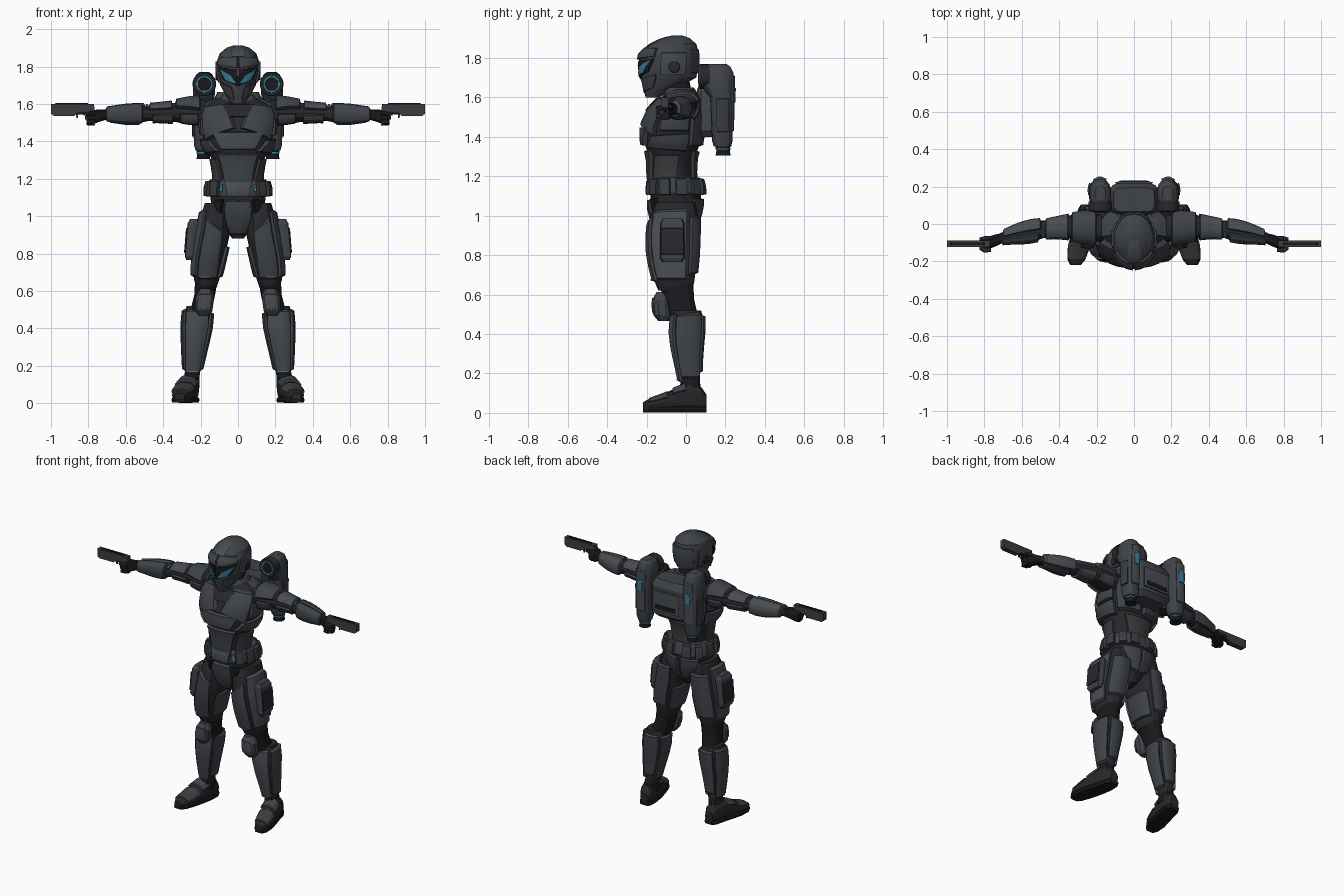
import bpy, bmesh, math
from mathutils import Vector


def material(name, rgb):
    m = bpy.data.materials.new(name)
    m.diffuse_color = (*rgb, 1)
    return m


ARMOUR = material("slate armour", (.050, .056, .066))
LIGHT = material("light slate armour", (.066, .073, .085))
DARK = material("dark undersuit", (.021, .021, .025))
BLACK = material("black rubber", (.010, .010, .012))
BLUE = material("blue glow", (.045, .23, .36))
GUN = material("gun metal", (.042, .046, .050))


def finish(name, bm, mat, mirror):
    bmesh.ops.recalc_face_normals(bm, faces=bm.faces)
    me = bpy.data.meshes.new(name)
    bm.to_mesh(me)
    bm.free()
    me.materials.append(mat)
    ob = bpy.data.objects.new(name, me)
    bpy.context.collection.objects.link(ob)
    if mirror:
        ob.modifiers.new("Mirror", "MIRROR")
    return ob


def section_point(axis, ring, ang, e, off):
    """Point on a superellipse section; ring = (h, c1, c2, r1, r2)."""
    h, c1, c2, r1, r2 = ring
    s, c = (round(f(math.radians(ang)), 9) for f in (math.sin, math.cos))
    s, c = (math.copysign(abs(v) ** e, v) for v in (s, c))
    if axis == "z":    # 0 = front, 90 = +x
        return Vector((c1 + (r1 + off) * s, c2 - (r2 + off) * c, h))
    if axis == "x":    # 0 = front, 90 = up
        return Vector((h, c1 - (r1 + off) * c, c2 + (r2 + off) * s))
    return Vector((c1 + (r1 + off) * s, h, c2 - (r2 + off) * c))


def ring_at(rings, h):
    rings = sorted(rings)
    h = min(max(h, rings[0][0]), rings[-1][0])
    for a, b in zip(rings, rings[1:]):
        if h <= b[0]:
            t = (h - a[0]) / (b[0] - a[0])
            return tuple(p + (q - p) * t for p, q in zip(a, b))


def loft(name, axis, rings, mat, n=14, e=.85, off=0, mirror=False):
    bm = bmesh.new()
    loops = [[bm.verts.new(section_point(axis, r, 360 * i / n, e, off)) for i in range(n)] for r in rings]
    for a, b in zip(loops, loops[1:]):
        for i in range(n):
            bm.faces.new((a[i], a[(i + 1) % n], b[(i + 1) % n], b[i]))
    bm.faces.new(loops[0])
    bm.faces.new(loops[-1])
    return finish(name, bm, mat, mirror)


def plate(name, axis, rings, corners, mat, off=.008, e=.85, nu=5, nv=4, depth=.022, mirror=True, inset=.04):
    """Chamfered plate lying on a loft; corners are four (angle, height) pairs."""
    bm = bmesh.new()
    (a0, h0), (a1, h1), (a2, h2), (a3, h3) = corners

    def grid(o, k):
        rows = []
        for j in range(nv + 1):
            v = k + (1 - 2 * k) * j / nv
            row = []
            for i in range(nu + 1):
                u = k + (1 - 2 * k) * i / nu
                ang = (a0 + (a1 - a0) * u) * (1 - v) + (a3 + (a2 - a3) * u) * v
                h = (h0 + (h1 - h0) * u) * (1 - v) + (h3 + (h2 - h3) * u) * v
                row.append(bm.verts.new(section_point(axis, ring_at(rings, h), ang, e, o)))
            rows.append(row)
        for j in range(nv):
            for i in range(nu):
                bm.faces.new((rows[j][i], rows[j][i + 1], rows[j + 1][i + 1], rows[j + 1][i]))
        return rows[0] + [r[-1] for r in rows[1:]] + rows[-1][-2::-1] + [r[0] for r in rows[-2:0:-1]]

    outer, inner = grid(off, inset), grid(off - depth, 0)
    for i in range(len(outer)):
        k = (i + 1) % len(outer)
        bm.faces.new((outer[i], outer[k], inner[k], inner[i]))
    return finish(name, bm, mat, mirror)


def span(a0, a1, h0, h1):
    return (a0, h0), (a1, h0), (a1, h1), (a0, h1)


def prism(name, pts, y0, y1, mat, mirror=True):
    bm = bmesh.new()
    a, b = ([bm.verts.new((x, y, z)) for x, z in pts] for y in (y0, y1))
    for i in range(len(a)):
        k = (i + 1) % len(a)
        bm.faces.new((a[i], a[k], b[k], b[i]))
    bm.faces.new(a)
    bm.faces.new(b)
    return finish(name, bm, mat, mirror)


# helmet, neck and visor
HEAD = [(1.60, 0, -.17, .035, .035), (1.64, 0, -.14, .062, .075), (1.70, 0, -.09, .095, .142),
        (1.76, 0, -.088, .110, .152), (1.82, 0, -.085, .115, .150), (1.87, 0, -.065, .098, .118),
        (1.90, 0, -.052, .062, .072), (1.913, 0, -.045, .025, .03)]
loft("helmet", "z", HEAD, ARMOUR, n=16, e=.95)
plate("visor_band", "z", HEAD, ((0, 1.69), (50, 1.73), (64, 1.80), (0, 1.785)), BLACK, .005, .95)
plate("visor_glow", "z", HEAD, ((2, 1.705), (36, 1.725), (58, 1.795), (18, 1.755)), BLUE, .009, .95, depth=.009)
plate("brow", "z", HEAD, ((0, 1.79), (66, 1.808), (60, 1.85), (0, 1.855)), ARMOUR, .011, .95)
plate("helmet_crest", "z", HEAD, ((-16, 1.85), (16, 1.85), (30, 1.91), (-30, 1.91)), LIGHT, .007, .95, mirror=False)
plate("jaw_guard", "z", HEAD, ((18, 1.62), (70, 1.65), (66, 1.72), (20, 1.69)), ARMOUR, .008, .95)
plate("helmet_side", "z", HEAD, span(74, 125, 1.71, 1.83), LIGHT, .008, .95)
plate("helmet_back", "z", HEAD, span(135, 225, 1.72, 1.85), ARMOUR, .006, .95, mirror=False)
loft("ear_disc", "x", [(.09, -.06, 1.755, .034, .034), (.121, -.06, 1.755, .028, .028)], DARK, e=1, mirror=True)
loft("neck", "z", [(1.56, 0, -.03, .085, .075), (1.62, 0, -.035, .068, .065), (1.72, 0, -.05, .06, .06)], BLACK)
loft("collar", "z", [(1.59, 0, -.03, .12, .09), (1.635, 0, -.03, .095, .08), (1.65, 0, -.03, .085, .07)], ARMOUR)

# torso core with chest, rib, back and stomach plates
TORSO = [(1.05, 0, -.05, .14, .115), (1.12, 0, -.055, .15, .125), (1.20, 0, -.072, .13, .118),
         (1.30, 0, -.07, .145, .122), (1.37, 0, -.07, .185, .148), (1.46, 0, -.067, .20, .153),
         (1.54, 0, -.05, .20, .135), (1.60, 0, -.03, .175, .10), (1.635, 0, -.025, .10, .075)]
loft("torso", "z", TORSO, DARK, n=18, off=-.006)
plate("chest_plate", "z", TORSO, ((2, 1.47), (58, 1.40), (66, 1.59), (14, 1.605)), ARMOUR, .016)
plate("sternum_plate", "z", TORSO, ((-25, 1.355), (25, 1.355), (40, 1.45), (-40, 1.45)), LIGHT, .018, mirror=False)
plate("sternum_notch", "z", TORSO, ((-9, 1.53), (9, 1.53), (24, 1.60), (-24, 1.60)), DARK, .02, mirror=False)
plate("rib_plate", "z", TORSO, ((32, 1.345), (120, 1.325), (120, 1.42), (52, 1.405)), ARMOUR, .014)
plate("side_plate", "z", TORSO, span(68, 118, 1.43, 1.52), ARMOUR, .010)
plate("back_plate", "z", TORSO, span(124, 178, 1.35, 1.58), ARMOUR, .014)
plate("shoulder_yoke", "z", TORSO, span(70, 150, 1.585, 1.63), ARMOUR, .014)
plate("stomach_plate", "z", TORSO, ((-24, 1.10), (24, 1.10), (38, 1.335), (-38, 1.335)), ARMOUR, .012, mirror=False)
plate("flank_plate", "z", TORSO, ((36, 1.16), (100, 1.18), (105, 1.31), (48, 1.31)), GUN, .006)
plate("lower_back", "z", TORSO, ((150, 1.18), (210, 1.18), (220, 1.33), (140, 1.33)), GUN, .010, mirror=False)

# belt and pouches
BELT = [(1.105, 0, -.052, .165, .138), (1.12, 0, -.052, .172, .143), (1.18, 0, -.055, .162, .135),
        (1.195, 0, -.055, .15, .125)]
loft("belt", "z", BELT, ARMOUR, n=16)
plate("buckle", "z", BELT, ((-16, 1.09), (16, 1.09), (22, 1.20), (-22, 1.20)), LIGHT, .012, mirror=False)
for a in (34, 62, 90, 122, 152):
    plate("belt_pouch", "z", BELT, span(a, a + 20, 1.105, 1.19), GUN, .018, nu=2, nv=2)
plate("belt_light", "z", BELT, span(26, 31, 1.13, 1.17), BLUE, .005, nu=1, nv=1, depth=.009)

# pelvis
PELVIS = [(.88, 0, -.06, .035, .065), (.95, 0, -.055, .09, .105), (1.03, 0, -.052, .145, .13),
          (1.12, 0, -.052, .158, .132)]
loft("pelvis", "z", PELVIS, DARK, off=-.004)
plate("groin_plate", "z", PELVIS, ((-38, .90), (38, .90), (20, 1.085), (-20, 1.085)), ARMOUR, .016, mirror=False)
plate("hip_strap", "z", PELVIS, ((44, .95), (58, .99), (42, 1.09), (26, 1.09)), BLACK, .014)
plate("seat_plate", "z", PELVIS, ((135, .95), (178, .93), (178, 1.09), (128, 1.09)), ARMOUR, .012)

# thighs
THIGH = [(.62, .168, -.055, .062, .092), (.66, .168, -.058, .076, .106), (.72, .162, -.062, .086, .118),
         (.80, .15, -.066, .092, .130), (.90, .13, -.066, .094, .134), (1.0, .12, -.06, .088, .128),
         (1.07, .125, -.05, .060, .105)]
loft("thigh", "z", THIGH, DARK, off=-.007, mirror=True)
plate("thigh_front", "z", THIGH, ((-38, .66), (34, .66), (28, 1.0), (-24, .92)), ARMOUR)
plate("thigh_outer", "z", THIGH, ((42, .67), (118, .67), (118, 1.04), (36, 1.03)), LIGHT)
plate("thigh_back", "z", THIGH, span(128, 205, .70, 1.0), ARMOUR)
plate("thigh_inner", "z", THIGH, ((215, .67), (312, .67), (300, .84), (220, .84)), ARMOUR, .006)
plate("thigh_light", "z", THIGH, span(-8, 20, .668, .677), BLUE, .012, nv=1, depth=.009)
HOLSTER = [(.765, .258, -.07, .018, .05), (.785, .258, -.07, .026, .062), (.96, .240, -.07, .030, .062),
           (.985, .236, -.07, .020, .05)]
loft("holster", "z", HOLSTER, ARMOUR, n=8, e=.3, mirror=True)
plate("holster_cover", "z", HOLSTER, span(55, 125, .80, .94), DARK, .006, .3, nu=2, nv=2, depth=.012)

# knees
loft("knee_joint", "z", [(.46, .205, .0, .062, .075), (.52, .192, -.02, .058, .074), (.58, .178, -.038, .057, .078),
                         (.67, .168, -.05, .062, .088)], BLACK, mirror=True)
KNEE = [(.465, .185, -.112, .026, .028), (.495, .183, -.118, .048, .046), (.57, .176, -.124, .052, .050),
        (.612, .172, -.12, .030, .030)]
loft("knee_pad", "z", KNEE, ARMOUR, n=10, mirror=True)
plate("knee_cap", "z", KNEE, span(-40, 40, .50, .585), LIGHT, .006, nu=3, nv=2)

# shins
SHIN = [(.13, .245, .022, .044, .052), (.20, .24, .018, .050, .060), (.30, .23, .006, .066, .074),
        (.40, .22, .004, .078, .086), (.475, .216, .008, .082, .088), (.52, .216, .008, .066, .074)]
loft("shin", "z", SHIN, DARK, off=-.006, mirror=True)
plate("shin_front", "z", SHIN, ((-42, .15), (42, .15), (46, .505), (-46, .505)), LIGHT)
plate("calf_outer", "z", SHIN, ((52, .17), (140, .17), (140, .515), (54, .50)), ARMOUR, .010)
plate("calf_back", "z", SHIN, span(148, 222, .20, .50), ARMOUR)
plate("calf_inner", "z", SHIN, span(230, 308, .17, .49), ARMOUR)
plate("shin_light", "z", SHIN, span(-28, 20, .165, .173), BLUE, .012, nv=1, depth=.009)

# boots
BOOT = [(.105, .250, .055, .030, .035), (.08, .252, .07, .044, .058), (.02, .26, .08, .052, .072),
        (-.05, .276, .068, .057, .058), (-.12, .294, .053, .057, .042), (-.19, .308, .042, .045, .028),
        (-.218, .312, .038, .026, .016)]
loft("boot", "y", BOOT, DARK, n=12, mirror=True)
loft("boot_sole", "y", [(h, x, .017, r + .003, .015) for h, x, _, r, _ in BOOT], BLACK, n=8, e=.3, mirror=True)
loft("ankle", "z", [(.08, .255, .015, .052, .062), (.15, .247, .022, .042, .05), (.19, .243, .02, .038, .046)],
     BLACK, n=10, mirror=True)
plate("instep_plate", "y", BOOT, span(115, 245, -.07, .0), ARMOUR, .010)
plate("toe_cap", "y", BOOT, span(105, 255, -.19, -.09), GUN, .006)

# arms
ARM = [(.17, -.02, 1.555, .080, .075), (.25, -.02, 1.555, .082, .074), (.33, -.015, 1.555, .070, .058),
       (.42, -.02, 1.553, .056, .050), (.48, -.028, 1.550, .052, .048), (.53, -.036, 1.545, .060, .053),
       (.59, -.046, 1.543, .056, .052), (.66, -.060, 1.543, .043, .042), (.725, -.078, 1.543, .030, .032)]
loft("arm", "x", ARM, DARK, n=12, off=-.006, mirror=True)
plate("shoulder_pad", "x", ARM, ((5, .20), (175, .20), (160, .335), (20, .335)), ARMOUR, .016, nu=7)
plate("shoulder_rear", "x", ARM, span(185, 235, .21, .31), ARMOUR, .010)
plate("shoulder_front", "x", ARM, span(-50, -4, .21, .31), ARMOUR, .010)
plate("upper_arm_top", "x", ARM, span(15, 165, .35, .475), LIGHT, nu=6)
plate("upper_arm_under", "x", ARM, span(185, 355, .345, .46), ARMOUR, .006, nu=6)
plate("elbow_light", "x", ARM, span(35, 75, .482, .492), BLUE, .004, nv=1, depth=.009)
plate("forearm_front", "x", ARM, span(-62, 78, .505, .71), ARMOUR, nu=6)
plate("forearm_rear", "x", ARM, span(90, 222, .495, .705), LIGHT, nu=6)
plate("forearm_under", "x", ARM, span(230, 290, .52, .69), GUN, .005)

# hands and fingers
loft("hand", "x", [(.70, -.074, 1.543, .026, .027), (.74, -.088, 1.538, .032, .034), (.785, -.103, 1.527, .033, .040),
                   (.81, -.108, 1.52, .026, .034)], BLACK, n=10, e=.6, mirror=True)
for i in range(3):
    z = 1.548 - .022 * i
    loft("finger", "x", [(.765, -.135, z, .014, .010), (.80, -.14, z, .014, .010), (.825 - .008 * i, -.125, z, .013, .010)],
         DARK, n=8, e=.6, mirror=True)
loft("thumb", "x", [(.75, -.075, 1.55, .012, .014), (.80, -.076, 1.556, .011, .012), (.825, -.08, 1.555, .008, .009)],
     DARK, n=8, e=.6, mirror=True)

# pistols: slide, grip and trigger guard
prism("pistol_slide", [(.77, 1.60), (1.0, 1.60), (1.0, 1.548), (.985, 1.536), (.875, 1.536), (.86, 1.55), (.765, 1.555)],
      -.123, -.089, GUN)
prism("pistol_grip", [(.775, 1.56), (.815, 1.56), (.805, 1.485), (.765, 1.485)], -.118, -.094, BLACK)
prism("trigger_guard", [(.815, 1.555), (.87, 1.55), (.862, 1.525), (.855, 1.525), (.858, 1.542), (.815, 1.545)],
      -.111, -.101, BLACK)
prism("pistol_rail", [(.80, 1.60), (.98, 1.60), (.975, 1.606), (.805, 1.606)], -.112, -.100, BLACK)

# jet pods with intakes and nozzles
POD = [(1.35, .185, .185, .042, .044), (1.38, .185, .184, .052, .052), (1.60, .185, .180, .056, .058),
       (1.655, .182, .160, .060, .082), (1.72, .18, .158, .059, .084), (1.755, .18, .16, .046, .066),
       (1.77, .18, .165, .028, .04)]
loft("jet_pod", "z", POD, ARMOUR, n=14, mirror=True)
plate("pod_spine", "z", POD, span(150, 210, 1.42, 1.72), LIGHT, .008)
plate("pod_window", "z", POD, span(168, 192, 1.57, 1.65), BLUE, .012, nu=2, nv=2, depth=.009)
plate("pod_side", "z", POD, span(65, 125, 1.42, 1.60), GUN, .007)
loft("pod_nozzle", "z", [(1.305, .185, .188, .038, .038), (1.33, .185, .188, .034, .034), (1.36, .185, .186, .040, .040)],
     BLACK, e=1, mirror=True)
loft("nozzle_glow", "z", [(1.335, .185, .188, .039, .039), (1.342, .185, .188, .039, .039)], BLUE, e=1, mirror=True)
for part, y, r, mat in (("intake_rim", .068, .064, DARK), ("intake_glow", .064, .047, BLUE), ("intake_hub", .060, .036, BLACK)):
    loft(part, "y", [(y, .18, 1.706, r * .95, r * .95), (y + .006, .18, 1.706, r, r), (.12, .18, 1.706, r, r)],
         mat, n=18, e=1, mirror=True)

# backpack between the pods
PACK = [(1.40, 0, .12, .105, .07), (1.43, 0, .135, .13, .085), (1.62, 0, .135, .13, .085), (1.665, 0, .13, .11, .065)]
loft("backpack", "z", PACK, ARMOUR, n=16, e=.4)
plate("backpack_panel", "z", PACK, span(150, 210, 1.45, 1.60), LIGHT, .008, .4, mirror=False)
plate("backpack_vent", "z", PACK, span(165, 195, 1.47, 1.50), BLACK, .012, .4, nv=1, depth=.009, mirror=False)

# soft shading with crisp edges
for ob in bpy.context.collection.objects:
    ob.select_set(True)
    bpy.context.view_layer.objects.active = ob
bpy.ops.object.shade_smooth_by_angle(angle=math.radians(24))
